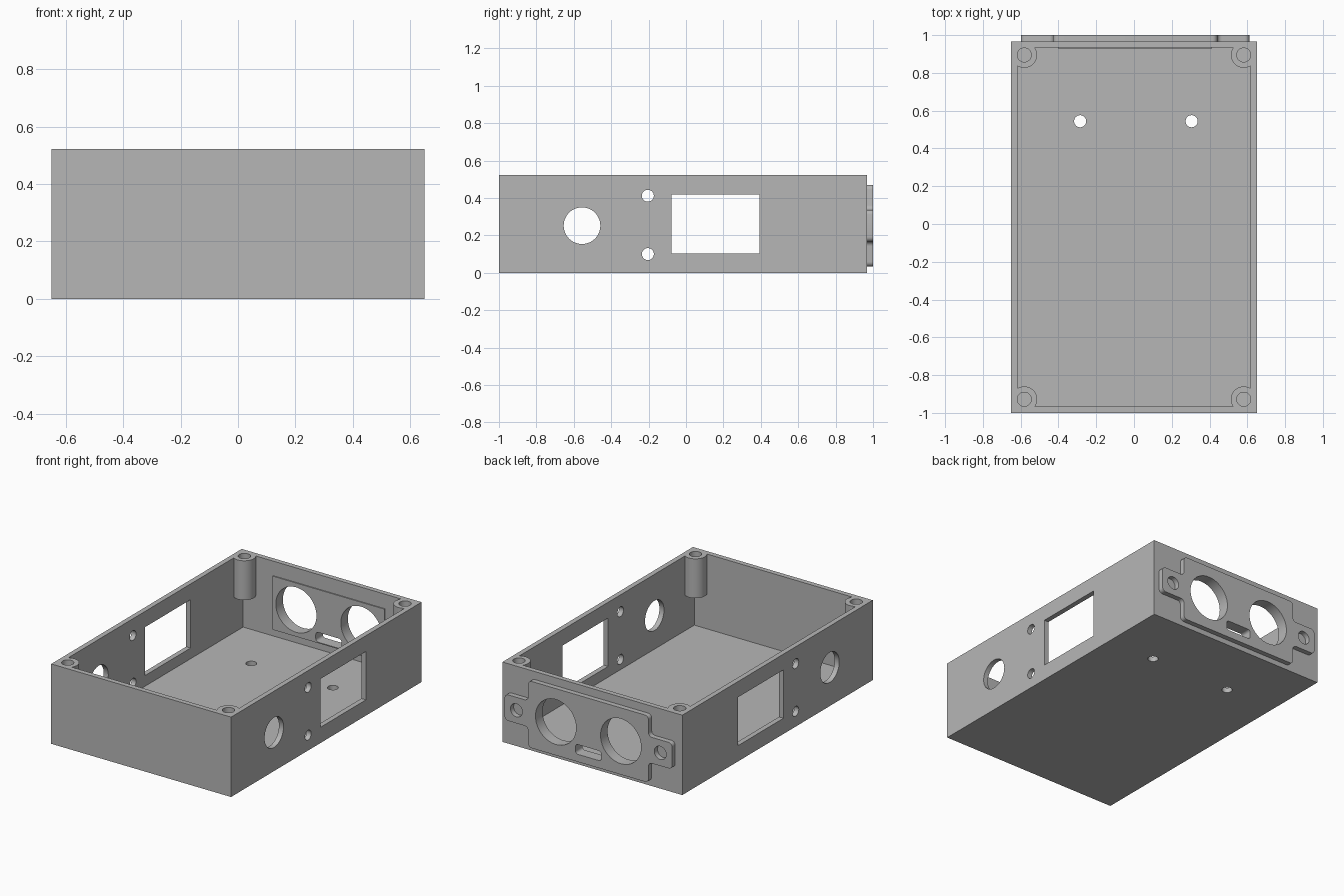
import bpy, bmesh, math
from mathutils import Matrix, Vector

default = bpy.data.objects.get("Cube")
if default:
    bpy.data.objects.remove(default, do_unlink=True)

grey = bpy.data.materials.new("plain grey")
grey.use_nodes = True
colour = (0.47, 0.47, 0.47, 1)
grey.diffuse_color = colour
grey.node_tree.nodes["Principled BSDF"].inputs["Base Color"].default_value = colour

W, FRONT, BACK, H, T = 0.65, -1.0, 0.967, 0.522, 0.033
MID = 0.252      # height of the connector row
CX = 0.006       # centre of the connector row


def finish(name, bm):
    bmesh.ops.recalc_face_normals(bm, faces=bm.faces[:])
    mesh = bpy.data.meshes.new(name)
    bm.to_mesh(mesh)
    bm.free()
    mesh.materials.append(grey)
    obj = bpy.data.objects.new(name, mesh)
    bpy.context.collection.objects.link(obj)
    return obj


def box(name, x0, x1, y0, y1, z0, z1):
    bm = bmesh.new()
    size = Matrix.Diagonal((x1 - x0, y1 - y0, z1 - z0, 1))
    centre = Matrix.Translation(((x0 + x1) / 2, (y0 + y1) / 2, (z0 + z1) / 2))
    bmesh.ops.create_cube(bm, size=1, matrix=centre @ size)
    return finish(name, bm)


def rod(name, centre, radius, length, axis):
    bm = bmesh.new()
    turn = {"x": Matrix.Rotation(math.pi / 2, 4, "Y"),
            "y": Matrix.Rotation(math.pi / 2, 4, "X"),
            "z": Matrix.Identity(4)}[axis]
    bmesh.ops.create_cone(bm, cap_ends=True, segments=48, radius1=radius, radius2=radius,
                          depth=length, matrix=Matrix.Translation(centre) @ turn)
    return finish(name, bm)


def rounded_slab(name, outline, y0, y1, radius):
    """Outline in x and z with rounded corners, extruded along y."""
    bm = bmesh.new()
    bm.faces.new([bm.verts.new((x, y0, z)) for x, z in outline])
    bmesh.ops.bevel(bm, geom=bm.verts[:], offset=radius, offset_type="OFFSET",
                    segments=5, profile=0.5, affect="VERTICES")
    new = bmesh.ops.extrude_face_region(bm, geom=bm.faces[:])["geom"]
    bmesh.ops.translate(bm, vec=Vector((0, y1 - y0, 0)),
                        verts=[g for g in new if isinstance(g, bmesh.types.BMVert)])
    return finish(name, bm)


def combine(target, tool, operation="DIFFERENCE", keep=False):
    mod = target.modifiers.new("combine", "BOOLEAN")
    mod.operation, mod.solver, mod.object = operation, "EXACT", tool
    bpy.context.view_layer.objects.active = target
    bpy.ops.object.modifier_apply(modifier=mod.name)
    if not keep:
        bpy.data.objects.remove(tool, do_unlink=True)


# open tray
tray = box("enclosure_tray", -W, W, FRONT, BACK, 0, H)
combine(tray, box("cavity", -W + T, W - T, FRONT + T, BACK - T, T, H + 0.2))

# corner screw posts, hanging from the rim, with blind screw holes
POST_BOTTOM = 0.265
posts = [(sx * 0.581, y) for sx in (-1, 1) for y in (-0.928, 0.895)]
for x, y in posts:
    post = rod("post", (x, y, (H + POST_BOTTOM) / 2), 0.068, H - POST_BOTTOM, "z")
    combine(tray, post, "UNION")
for x, y in posts:
    combine(tray, rod("screw_hole", (x, y, H), 0.037, 0.4, "z"))

# thin raised panel inside the back wall
combine(tray, box("inner_panel", -0.4, 0.41, BACK - T - 0.007, BACK - T / 2, 0.077, 0.427), "UNION")

# openings through both side walls
combine(tray, box("side_window", -1, 1, -0.078, 0.392, 0.103, 0.419))
combine(tray, rod("side_round", (0, -0.556, MID), 0.098, 2, "x"))
for z in (0.1, 0.412):
    combine(tray, rod("side_screw", (0, -0.204, z), 0.032, 2, "x"))

# floor holes
for x in (-0.285, 0.305):
    combine(tray, rod("floor_hole", (x, 0.544, 0), 0.032, 0.2, "z"))

# connector plate on the back, a wide body with a tab at each end
body, tab, tall, low = 0.435, 0.605, 0.218, 0.085
half = [(body, -tall), (body, -low), (tab, -low), (tab, low), (body, low), (body, tall)]
cross = half + [(-x, z) for x, z in reversed(half)]
plate = rounded_slab("back_connector_plate", [(CX + x, MID + z) for x, z in cross],
                     BACK, 1.0, 0.025)

# round ports and small slot run through both plate and wall
cutters = [rod("port", (CX + s * 0.235, BACK, MID), 0.147, 0.3, "y") for s in (-1, 1)]
slot = [(-0.093, 0.083), (0.093, 0.083), (0.093, 0.147), (-0.093, 0.147)]
cutters.append(rounded_slab("slot", [(CX + x, z) for x, z in slot], 0.8, 1.1, 0.018))
for cutter in cutters:
    combine(plate, cutter, keep=True)
    combine(tray, cutter)

# mounting holes in the tabs only
for s in (-1, 1):
    combine(plate, rod("tab_hole", (CX + s * 0.52, BACK, MID), 0.043, 0.3, "y"))

for obj in (tray, plate):
    bpy.ops.object.select_all(action="DESELECT")
    obj.select_set(True)
    bpy.context.view_layer.objects.active = obj
    bpy.ops.object.shade_smooth_by_angle(angle=math.radians(30))
